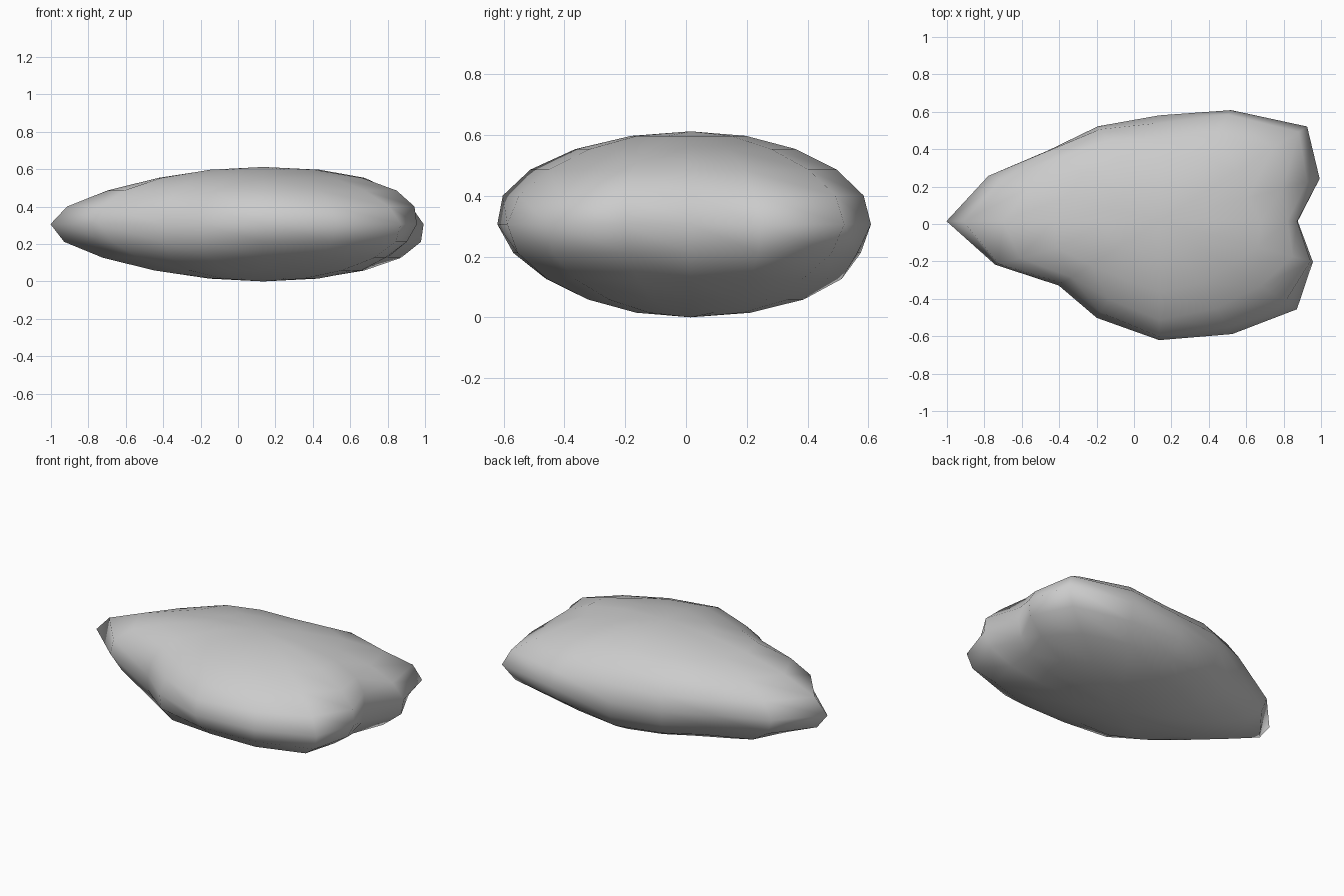
import bpy, bmesh
from math import sin, cos, radians, atan2, asin, hypot

if "Cube" in bpy.data.objects:
    bpy.data.objects.remove(bpy.data.objects["Cube"])

# Lobed flattened stone: a 16-sided UV sphere with angular waves on its radius
CENTRE = (0.135, 0.015, 0.306)
DEPTH, HEIGHT = 0.64, 0.306

bm = bmesh.new()
bmesh.ops.create_uvsphere(bm, u_segments=16, v_segments=10, radius=1)
for v in bm.verts:
    x, y, z = v.co
    a = atan2(y, x)
    lat = asin(max(-1, min(1, z)))
    # three broad lobes fading to the poles, five small ones twisting upward
    r = (0.939
         + 0.144 * cos(lat) ** 3 * cos(3 * a - radians(164.7))
         + 0.062 * cos(5 * a + radians(164.2) - 1.6 * lat))
    v.co = (CENTRE[0] + x * r, CENTRE[1] + y * r * DEPTH, CENTRE[2] + z * HEIGHT)
bmesh.ops.recalc_face_normals(bm, faces=bm.faces)
for f in bm.faces:
    f.smooth = True

mesh = bpy.data.meshes.new("stone")
bm.to_mesh(mesh)
bm.free()
stone = bpy.data.objects.new("stone", mesh)
bpy.context.collection.objects.link(stone)
